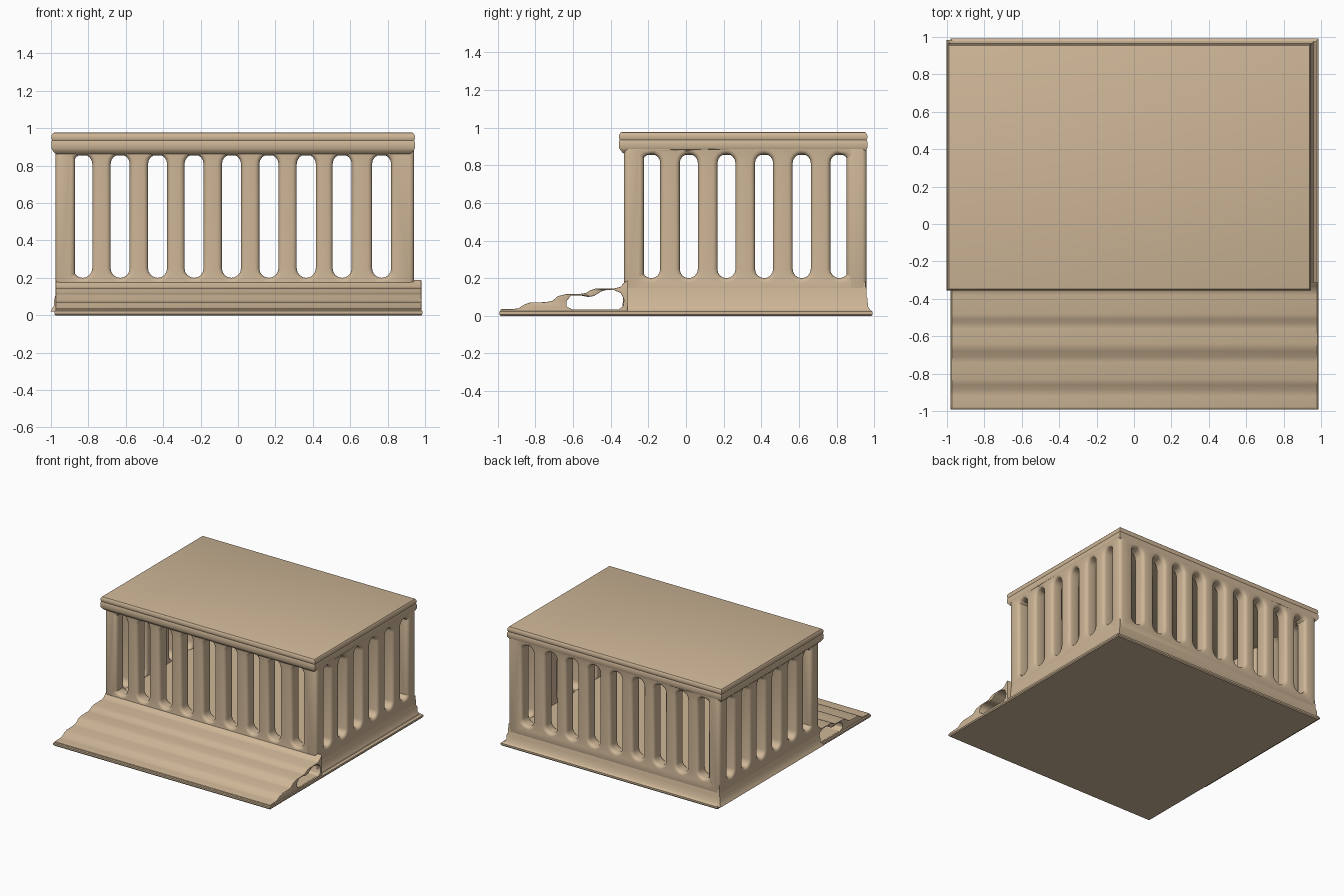
import bpy, bmesh, math

if "Cube" in bpy.data.objects:
    bpy.data.objects.remove(bpy.data.objects["Cube"])

stone = bpy.data.materials.new("tan_stone")
stone.diffuse_color = (0.62, 0.47, 0.31, 1)
stone.use_nodes = True
stone.node_tree.nodes["Principled BSDF"].inputs["Base Color"].default_value = stone.diffuse_color


def finish(ob, angle=35):
    ob.data.materials.clear()
    ob.data.materials.append(stone)
    bpy.ops.object.select_all(action='DESELECT')
    ob.select_set(True)
    bpy.context.view_layer.objects.active = ob
    bpy.ops.object.shade_smooth_by_angle(angle=math.radians(angle))


def tiers(name, x0, x1, y0, y1, rings):
    """Rectangular block lofted through (outset, z) rings."""
    bm = bmesh.new()
    loops = []
    for g, z in rings:
        loops.append([bm.verts.new(p) for p in ((x0 - g, y0 - g, z), (x1 + g, y0 - g, z),
                                                (x1 + g, y1 + g, z), (x0 - g, y1 + g, z))])
    for a, b in zip(loops, loops[1:]):
        for i in range(4):
            j = (i + 1) % 4
            bm.faces.new((a[i], a[j], b[j], b[i]))
    bm.faces.new(loops[0][::-1])
    bm.faces.new(loops[-1])
    me = bpy.data.meshes.new(name)
    bm.to_mesh(me)
    bm.free()
    ob = bpy.data.objects.new(name, me)
    bpy.context.collection.objects.link(ob)
    finish(ob)


def plate(name, outlines, half, loc, turn, bevel):
    """Upright plate cut from outlines (first is the edge, the rest holes)."""
    cu = bpy.data.curves.new(name, 'CURVE')
    cu.dimensions, cu.fill_mode, cu.extrude = '2D', 'BOTH', half
    for pts in outlines:
        s = cu.splines.new('POLY')
        s.points.add(len(pts) - 1)
        for p, (u, v) in zip(s.points, pts):
            p.co = (u, v, 0, 1)
        s.use_cyclic_u = True
    ob = bpy.data.objects.new(name, cu)
    bpy.context.collection.objects.link(ob)
    ob.location = loc
    ob.rotation_euler = (math.pi / 2, 0, turn)
    bpy.ops.object.select_all(action='DESELECT')
    ob.select_set(True)
    bpy.context.view_layer.objects.active = ob
    bpy.ops.object.convert(target='MESH')
    ob = bpy.context.object
    ob.modifiers.new("weld", 'WELD').merge_threshold = 0.0005
    b = ob.modifiers.new("bevel", 'BEVEL')
    b.width, b.segments, b.limit_method, b.angle_limit = bevel, 3, 'ANGLE', math.radians(60)
    finish(ob)


def opening(c, r=0.051, z0=0.2, z1=0.86, n=8):
    """Tall gap with round ends, leaving columns on either side."""
    top = [(c + r * math.cos(math.pi * i / n), z1 - r + r * math.sin(math.pi * i / n)) for i in range(n + 1)]
    low = [(c - r * math.cos(math.pi * i / n), z0 + r - r * math.sin(math.pi * i / n)) for i in range(n + 1)]
    return top + low


def rect(a, b, z0=0.1, z1=0.92):
    return [(a, z0), (b, z0), (b, z1), (a, z1)]


# Ground plate and podium
tiers("base_plate", -0.975, 0.98, -0.985, 0.985,
      [(0, 0), (0.007, 0.008), (0.007, 0.022), (-0.008, 0.033)])
tiers("podium", -0.972, 0.94, -0.325, 0.955,
      [(0.03, 0.02), (0.022, 0.035), (0.012, 0.05), (0.01, 0.09), (0.004, 0.105),
       (0.004, 0.14), (0.0, 0.155), (0.0, 0.18), (-0.02, 0.195)])

# Colonnades: front, back, left, right
front_gaps = [-0.83, -0.63, -0.43, -0.235, -0.035, 0.165, 0.365, 0.557, 0.768]
side_gaps = [-0.185 + 0.2 * i for i in range(6)]
front = [rect(-0.977, 0.942)] + [opening(c) for c in front_gaps]
side = [rect(-0.33, 0.96)] + [opening(c, 0.048) for c in side_gaps]
for name, y in (("front_colonnade", -0.277), ("back_colonnade", 0.907)):
    plate(name, front, 0.053, (0, y, 0), 0, 0.024)
for name, x in (("left_colonnade", -0.924), ("right_colonnade", 0.889)):
    plate(name, side, 0.053, (x, 0, 0), math.pi / 2, 0.024)

# Roof slab
tiers("roof_slab", -0.977, 0.925, -0.335, 0.943,
      [(-0.02, 0.855), (0.0, 0.865), (0.012, 0.878), (0.021, 0.892), (0.021, 0.925),
       (0.017, 0.935), (0.021, 0.945), (0.02, 0.962), (0.012, 0.974), (0.004, 0.977)])

# Worn front steps with a hollow running underneath
step_edge = [(-0.985, 0.01), (-0.31, 0.01), (-0.31, 0.19), (-0.33, 0.175), (-0.35, 0.153), (-0.38, 0.146),
             (-0.48, 0.145), (-0.51, 0.135), (-0.53, 0.122), (-0.56, 0.117), (-0.64, 0.115),
             (-0.68, 0.105), (-0.71, 0.08), (-0.74, 0.073), (-0.83, 0.07), (-0.86, 0.06),
             (-0.89, 0.04), (-0.92, 0.036), (-0.985, 0.035)]
hollow = [(-0.6, 0.032), (-0.36, 0.032), (-0.335, 0.05), (-0.33, 0.085), (-0.345, 0.12), (-0.38, 0.136),
          (-0.42, 0.138), (-0.45, 0.13), (-0.49, 0.105), (-0.52, 0.1), (-0.56, 0.108), (-0.61, 0.108),
          (-0.635, 0.08), (-0.635, 0.05)]
plate("front_steps", [step_edge, hollow], 0.978, (0.003, 0, 0), math.pi / 2, 0.004)
